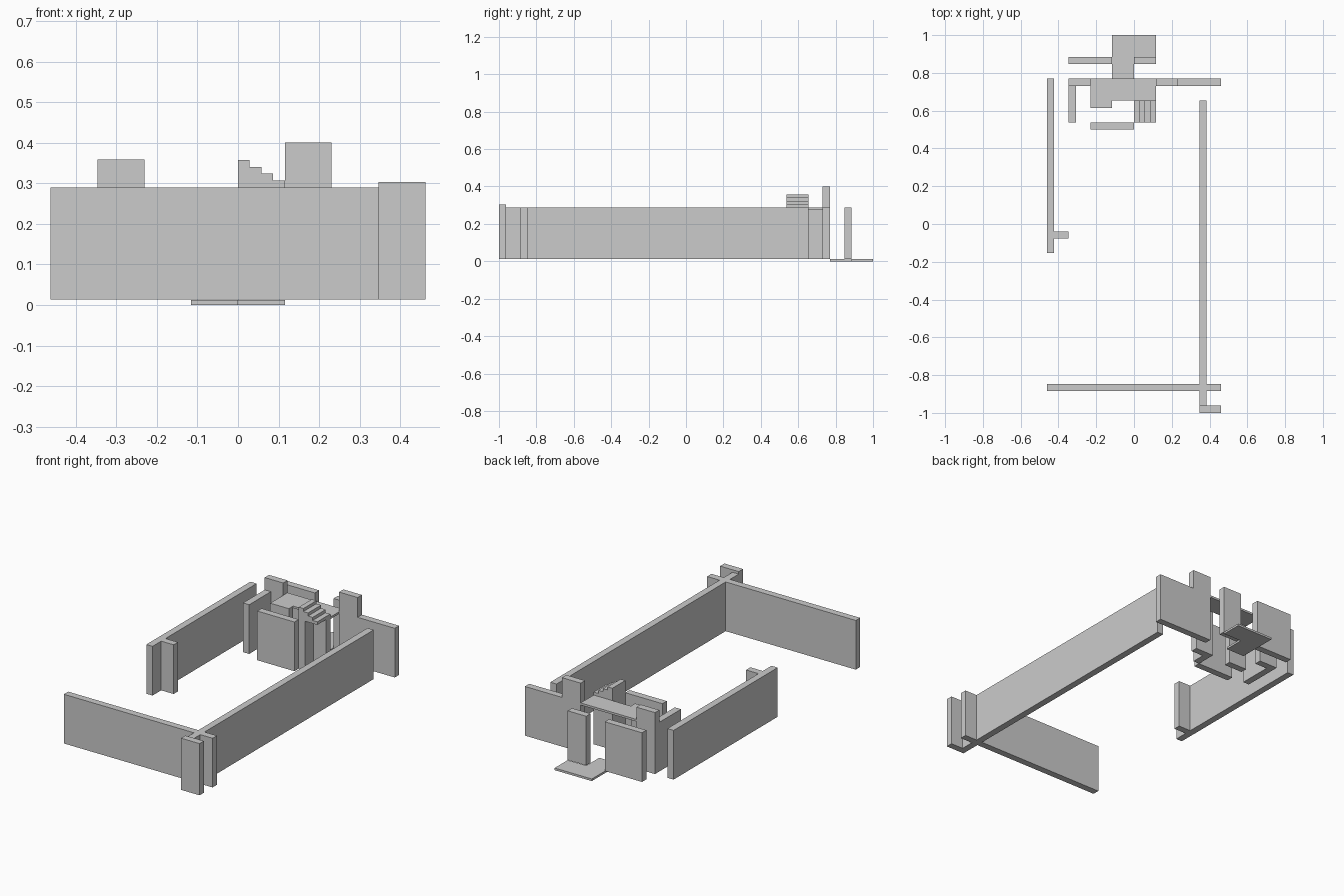
import bpy, bmesh

if "Cube" in bpy.data.objects:
    bpy.data.objects.remove(bpy.data.objects["Cube"])

T = 1 / 26            # wall thickness
U = 3 * T             # floor tile size
Z0, Z1 = 0.013, 0.289 # wall bottom and top


def prism(name, outline, lo, hi, axis='z'):
    """Extrude a closed outline along z (xy outline) or y (xz outline)."""
    bm = bmesh.new()
    pos = (lambda a, b: (a, b, lo)) if axis == 'z' else (lambda a, b: (a, lo, b))
    face = bm.faces.new([bm.verts.new(pos(a, b)) for a, b in outline])
    out = bmesh.ops.extrude_face_region(bm, geom=[face])
    shift = (0, 0, hi - lo) if axis == 'z' else (0, hi - lo, 0)
    verts = [v for v in out['geom'] if isinstance(v, bmesh.types.BMVert)]
    bmesh.ops.translate(bm, verts=verts, vec=shift)
    bmesh.ops.recalc_face_normals(bm, faces=bm.faces)
    mesh = bpy.data.meshes.new(name)
    bm.to_mesh(mesh)
    bm.free()
    obj = bpy.data.objects.new(name, mesh)
    bpy.context.collection.objects.link(obj)
    return obj


def box(name, x0, x1, y0, y1, z0=Z0, z1=Z1):
    return prism(name, [(x0, y0), (x1, y0), (x1, y1), (x0, y1)], z0, z1)


def wall_x(name, col0, col1, row, top=Z1):
    """Wall along x, on the back edge of a tile row (y = 1 - row tiles)."""
    y = 1 - row * U
    return box(name, col0 * U, col1 * U, y - T, y, Z0, top)


def wall_y(name, col, y0, y1):
    """Wall along y, on the left edge of a tile column."""
    return box(name, col * U, col * U + T, y0, y1)


# long perimeter walls
wall_y("left_wall", -4, 1 - 10 * U, 1 - 2 * U)
wall_y("right_wall", 3, -1 + T, 1 - 3 * U)
wall_x("front_wall", -4, 4, 16)
wall_x("left_wall_stub", -4, -3, 9)
box("front_corner_pier", 3 * U, 4 * U, -1, -1 + T, Z0, 0.303)

# entrance walls at the back
wall_x("entrance_wall_left", -3, -1, 1)
wall_x("entrance_wall_right", 0, 1, 1)

# second row with raised battlement blocks
wall_x("low_tower", -3, -2, 2, 0.358)
wall_x("high_tower", 1, 2, 2, 0.4)
wall_x("tower_side_wall", 2, 4, 2)
wall_y("inner_side_wall", -3, 1 - 4 * U, 1 - 2 * U - T)

# walls carrying the platform and the stairs
wall_x("platform_wall", -2, -1, 3)
wall_x("stair_back_wall", 0, 1, 3)
wall_y("stair_side_wall", 0, 1 - 4 * U, 1 - 3 * U - T)
wall_x("inner_front_wall", -2, 0, 4)

# floor slabs
box("upper_platform", -2 * U, U, 1 - 3 * U, 1 - 2 * U, 0.277, Z1)
prism("entrance_floor", [(-U, 1 - 2 * U), (0, 1 - 2 * U), (0, 1 - U),
                         (U, 1 - U), (U, 1), (-U, 1)], 0, 0.012)

# stairs stepping down to the right
steps, h = 4, 0.0172
profile = [(0, Z1)]
for i in range(steps):
    z = Z1 + h * (steps - i)
    profile += [(i * U / steps, z), ((i + 1) * U / steps, z)]
profile.append((U, Z1))
prism("stairs", profile, 1 - 4 * U, 1 - 3 * U, 'y')
